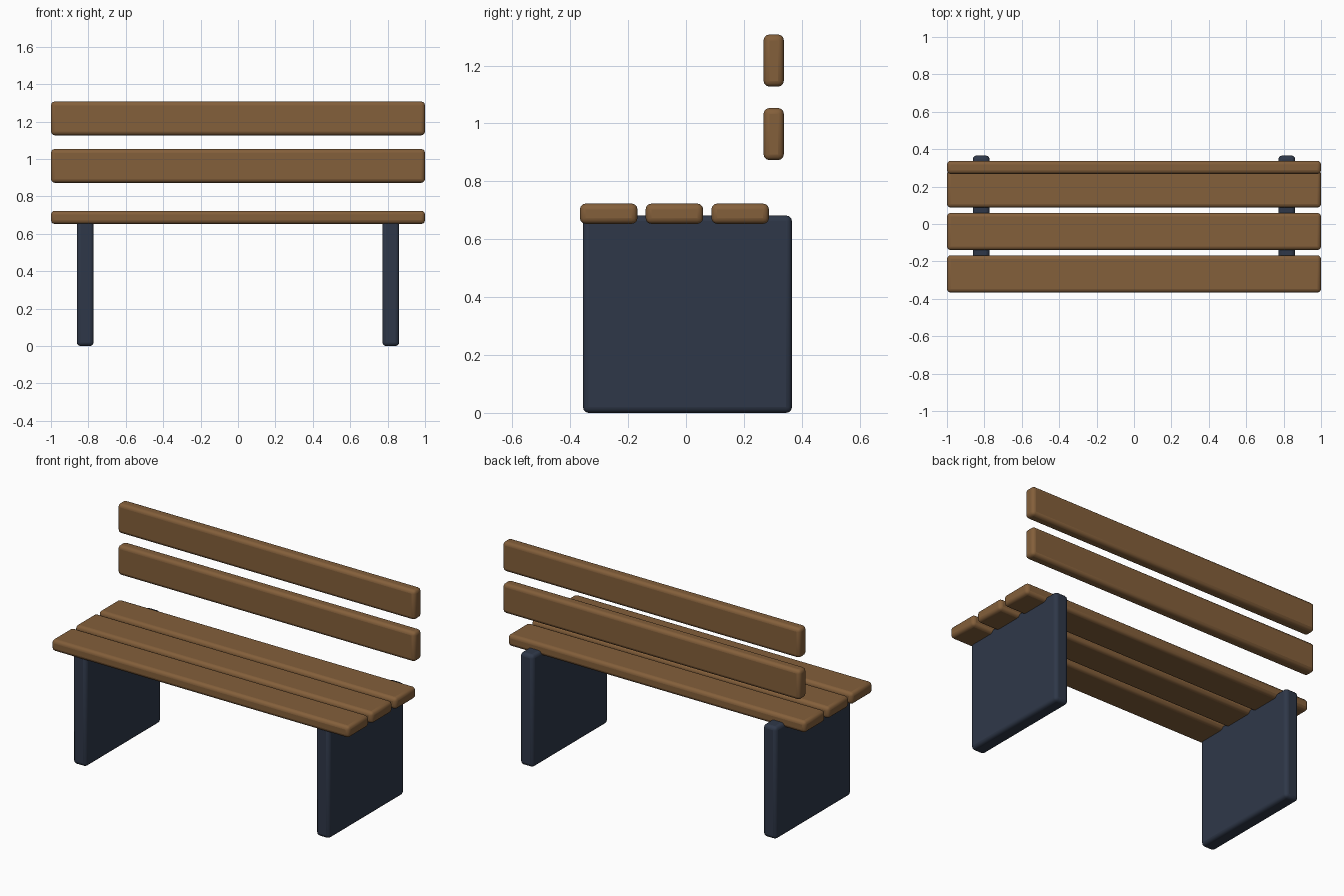
import bpy, math

if "Cube" in bpy.data.objects:
    bpy.data.objects.remove(bpy.data.objects["Cube"])


def material(name, color):
    m = bpy.data.materials.new(name)
    m.diffuse_color = (*color, 1.0)
    m.use_nodes = True
    m.node_tree.nodes["Principled BSDF"].inputs["Base Color"].default_value = m.diffuse_color
    return m


WOOD = material("wood", (0.23, 0.115, 0.043))
IRON = material("dark_metal", (0.028, 0.039, 0.066))


def board(name, center, size, mat, radius=0.02):
    """Box with rounded edges."""
    bpy.ops.mesh.primitive_cube_add(size=1, location=center)
    ob = bpy.context.object
    ob.name = name
    ob.scale = size
    bpy.ops.object.transform_apply(location=False, rotation=False, scale=True)
    ob.data.materials.append(mat)
    bev = ob.modifiers.new("rounded_edges", "BEVEL")
    bev.width = radius
    bev.segments = 3
    bpy.ops.object.shade_smooth_by_angle(angle=math.radians(35))
    return ob


# side panels that carry the seat
for side, sx in (("left", -1), ("right", 1)):
    board(f"{side}_leg_panel", (sx * 0.817, 0.005, 0.341), (0.09, 0.722, 0.682), IRON)

# three seat slats
for i in range(3):
    board(f"seat_slat_{i + 1}", (0, -0.267 + i * 0.227, 0.688), (2.0, 0.199, 0.07), WOOD)

# two backrest slats
for i in range(2):
    board(f"back_slat_{i + 1}", (0, 0.303, 0.963 + i * 0.254), (2.0, 0.07, 0.18), WOOD)
